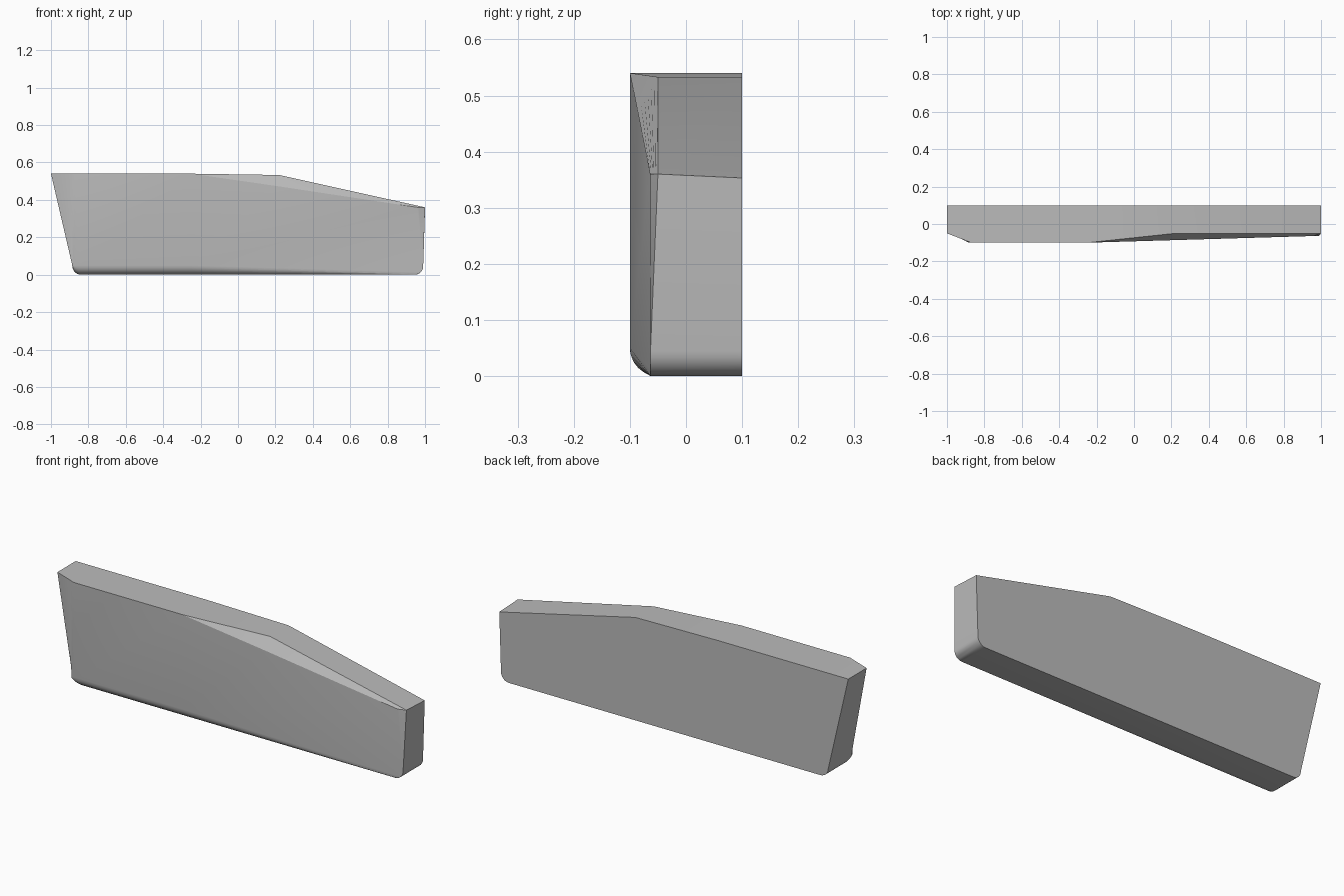
import bpy, bmesh, math
from mathutils import Vector

cube = bpy.data.objects.get("Cube")
if cube:
    bpy.data.objects.remove(cube)

STEPS = 6      # segments in every rounded edge
FOLD = -0.25   # where the front face starts to taper
CORNER = 0.045


def front_y(x):
    return -0.1 + 0.037 * max(0.0, x - FOLD) / (1 - FOLD)


def round_size(x):
    return 0.05 * min(1.0, (1 - x) / (1 - FOLD))


# Each column runs from the back edge to the front face: back, shoulder, front
columns = []


def top_column(x, z, y, front, back_z=None):
    back = Vector((x, 0.1, back_z or z))
    shoulder, end = Vector((x, y, z)), Vector(front)
    columns.append([back] + [shoulder.lerp(end, k / STEPS) for k in range(STEPS + 1)])


def bottom_column(x, z):
    r, y = round_size(x), front_y(x)
    low = 1 - z / CORNER
    depth = r * (0.2 + 0.8 * low)
    column = [Vector((x, 0.1, z))]
    for k in range(STEPS + 1):
        a = math.pi / 2 * k / STEPS
        column.append(Vector((x, y + depth * (1 - math.sin(a)),
                              z + r * low * (1 - math.cos(a)))))
    columns.append(column)


# Top edge, left end to right end, with the sloping chamfer
top_column(-1, 0.54, -0.05, (-0.87, -0.1, 0.54))
top_column(FOLD, 0.54, -0.1, (FOLD, -0.1, 0.54))
top_column(0.22, 0.533, -0.05, (0.22, front_y(0.22), 0.472))
top_column(1, 0.36, -0.05, (0.96, front_y(0.96), 0.36), 0.353)

# Bottom edge with a rounded corner at each end
for k in range(STEPS + 1):
    a = math.pi / 2 * k / STEPS
    bottom_column(0.945 + CORNER * math.cos(a), CORNER * (1 - math.sin(a)))
bottom_column(FOLD, 0)
fold_bottom = len(columns) - 1
for k in range(STEPS + 1):
    a = math.pi / 2 * k / STEPS
    bottom_column(-0.84 - CORNER * math.sin(a), CORNER * (1 - math.cos(a)))

# Skin the columns and close the back and the two front panels
bm = bmesh.new()
grid = [[bm.verts.new(p) for p in column] for column in columns]
for i, col in enumerate(grid):
    nxt = grid[(i + 1) % len(grid)]
    for k in range(STEPS + 1):
        bm.faces.new((col[k], col[k + 1], nxt[k + 1], nxt[k]))
bm.faces.new([c[0] for c in grid])
front = [c[-1] for c in grid]
bm.faces.new(front[1:fold_bottom + 1])
bm.faces.new(front[fold_bottom:] + front[:2])
bmesh.ops.remove_doubles(bm, verts=bm.verts, dist=0.0005)
bmesh.ops.recalc_face_normals(bm, faces=bm.faces)

mesh = bpy.data.meshes.new("tapered_panel")
bm.to_mesh(mesh)
bm.free()
panel = bpy.data.objects.new("tapered_panel", mesh)
bpy.context.collection.objects.link(panel)

# Plain grey finish
grey = bpy.data.materials.new("plain_grey")
grey.use_nodes = True
colour = (0.5, 0.5, 0.5, 1)
grey.diffuse_color = colour
grey.node_tree.nodes["Principled BSDF"].inputs["Base Color"].default_value = colour
mesh.materials.append(grey)

bpy.ops.object.select_all(action="DESELECT")
panel.select_set(True)
bpy.context.view_layer.objects.active = panel
bpy.ops.object.shade_smooth_by_angle(angle=math.radians(30))
